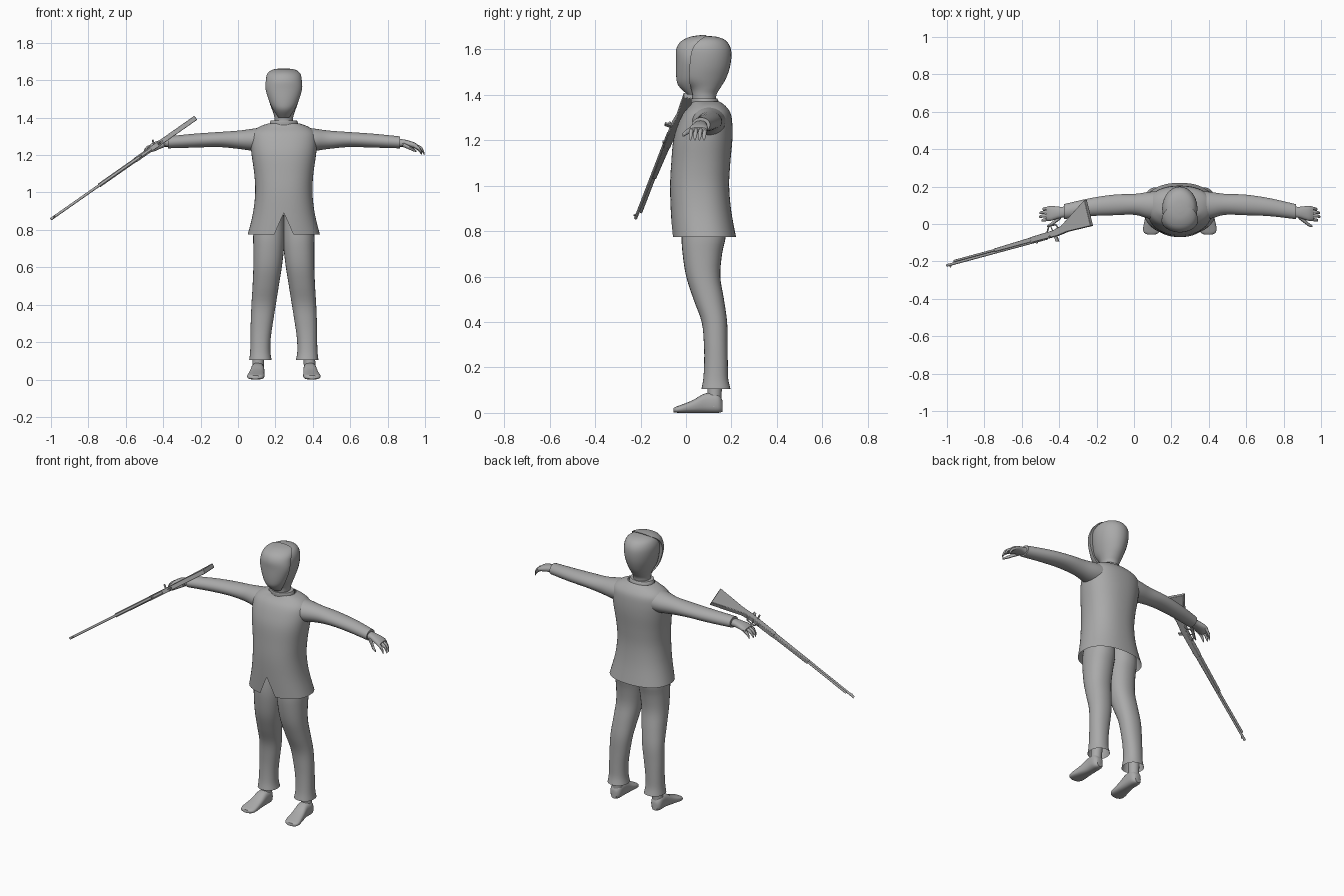
import bpy, bmesh, math
from mathutils import Vector, Matrix

old = bpy.data.objects.get("Cube")
if old:
    bpy.data.objects.remove(old, do_unlink=True)

grey = bpy.data.materials.new("plain grey")
grey.use_nodes = True
COLOR = (0.4, 0.4, 0.4, 1)
grey.diffuse_color = COLOR
grey.node_tree.nodes["Principled BSDF"].inputs["Base Color"].default_value = COLOR

MID = 0.245  # the figure stands left of the origin


def finish(name, bm, angle=40):
    bmesh.ops.remove_doubles(bm, verts=bm.verts, dist=0.0004)
    bmesh.ops.recalc_face_normals(bm, faces=bm.faces)
    mesh = bpy.data.meshes.new(name)
    bm.to_mesh(mesh)
    bm.free()
    mesh.materials.append(grey)
    obj = bpy.data.objects.new(name, mesh)
    bpy.context.collection.objects.link(obj)
    bpy.ops.object.select_all(action="DESELECT")
    obj.select_set(True)
    bpy.context.view_layer.objects.active = obj
    bpy.ops.object.shade_smooth_by_angle(angle=math.radians(angle))
    return obj


def spline(rows, k=4):
    """Catmull-Rom points through the rows."""
    rows = [Vector(r) for r in rows]
    out = []
    for i in range(len(rows) - 1):
        p, q = rows[i], rows[i + 1]
        a = rows[i - 1] if i else p
        b = rows[i + 2] if i + 2 < len(rows) else q
        for j in range(k):
            t = j / k
            out.append(p + (q - a) * (t / 2) + (a * 2 - p * 5 + q * 4 - b) * (t * t / 2)
                       + (p * 3 - a - q * 3 + b) * (t ** 3 / 2))
    return out + [rows[-1]]


def signed_pow(v, e):
    return math.copysign(abs(v) ** e, v)


def loft(name, rows, axis="z", n=28, power=2.0, caps=True, start=-math.pi / 2,
         span=2 * math.pi, gap=None, chord=False):
    """Rows are centre x, y, z and two radii across the axis."""
    u, v = {"x": ("y", "z"), "y": ("x", "z"), "z": ("x", "y")}[axis]
    bm = bmesh.new()
    rings = []
    for x, y, z, ru, rv in spline(rows):
        g = gap(z) if gap else 0
        ring = []
        for i in range(n + 1):
            t = start + g + i * (span - 2 * g) / n
            p = Vector((x, y, z))
            setattr(p, u, getattr(p, u) + ru * signed_pow(math.cos(t), 2 / power))
            setattr(p, v, getattr(p, v) + rv * signed_pow(math.sin(t), 2 / power))
            ring.append(bm.verts.new(p))
        rings.append(ring)
    for a, b in zip(rings, rings[1:]):
        for i in range(n):
            bm.faces.new((a[i], a[i + 1], b[i + 1], b[i]))
        if chord:
            bm.faces.new((a[n], a[0], b[0], b[n]))
    if caps:
        for ring in (rings[0], rings[-1]):
            bm.faces.new(ring if chord else ring[:-1])
    return finish(name, bm)


# Tunic with a notch in the front hem, and collar
M = MID
loft("tunic", [(M, .08, .775, .193, .14), (M, .066, .89, .165, .133), (M, .06, 1.0, .153, .13),
               (M, .065, 1.1, .158, .13), (M, .074, 1.2, .172, .13), (M, .084, 1.27, .178, .12),
               (M, .092, 1.32, .17, .104), (M, .095, 1.352, .13, .078), (M, .088, 1.37, .08, .06)],
     n=48, power=2.3, caps=False, gap=lambda z: max(0, (.89 - z) / .115) * .22)
loft("collar", [(M, .085, 1.355, .078, .062), (M, .082, 1.375, .074, .06), (M, .08, 1.385, .07, .057)])

# Head and the raised face mask
loft("head", [(M, .08, 1.36, .05, .052), (M, .08, 1.4, .05, .054), (M, .083, 1.43, .058, .068),
              (M, .075, 1.47, .073, .1), (M, .08, 1.52, .087, .113), (M, .083, 1.57, .094, .117),
              (M, .083, 1.61, .092, .112), (M, .088, 1.64, .076, .086), (M, .09, 1.655, .045, .048),
              (M, .09, 1.659, .006, .006)])
loft("face_mask", [(M, .03, 1.402, .03, .025), (M, .02, 1.44, .055, .053), (M, .016, 1.48, .075, .059),
                   (M, .02, 1.55, .097, .064), (M, .03, 1.6, .096, .073), (M, .055, 1.635, .088, .078),
                   (M, .085, 1.656, .062, .065), (M, .09, 1.663, .02, .025)],
     start=-math.pi, span=math.pi, chord=True)


def limb(name, rows, s, **kw):
    """Rows give x as a distance from the middle of the figure."""
    return loft(name, [(MID + s * r[0], *r[1:]) for r in rows], **kw)


for side, s in (("left", 1), ("right", -1)):
    # Sleeve, hand, fingers and thumb
    limb(side + "_sleeve", [(.06, .1, 1.285, .08, .07), (.16, .1, 1.282, .072, .06),
                            (.24, .105, 1.282, .056, .049), (.35, .102, 1.283, .055, .04),
                            (.48, .09, 1.277, .048, .037), (.62, .066, 1.268, .04, .032)], s, axis="x")
    limb(side + "_palm", [(.60, .066, 1.266, .028, .022), (.64, .062, 1.264, .03, .02),
                          (.69, .057, 1.254, .04, .017), (.715, .055, 1.244, .036, .013)],
         s, axis="x", n=16, power=2.4)
    for i, reach in enumerate((.74, .752, .75, .735)):
        y = .026 + i * .02
        limb(f"{side}_finger_{i + 1}", [(.695, y, 1.25, .009, .01), (reach - .022, y - .003, 1.238, .009, .011),
                                        (reach - .006, y - .006, 1.22, .008, .01),
                                        (reach, y - .007, 1.205, .004, .006)], s, axis="x", n=10)
    limb(side + "_thumb", [(.635, .04, 1.256, .014, .012), (.665, .016, 1.243, .012, .011),
                           (.69, -.004, 1.23, .01, .009), (.71, -.012, 1.22, .004, .004)], s, axis="x", n=10)

    # Trouser leg, ankle and foot
    limb(side + "_trouser_leg", [(.125, .132, .105, .06, .064), (.126, .131, .15, .054, .055),
                                 (.124, .132, .22, .054, .052), (.118, .131, .3, .059, .052),
                                 (.108, .125, .4, .065, .056), (.097, .1, .5, .07, .067),
                                 (.087, .076, .6, .076, .075), (.081, .072, .7, .082, .087),
                                 (.079, .078, .78, .084, .097), (.075, .08, .88, .075, .09)],
         s, caps=False, power=2.2)
    limb(side + "_ankle", [(.14, .122, .025, .035, .034), (.138, .125, .07, .031, .031),
                           (.134, .128, .16, .033, .034)], s, n=20)
    limb(side + "_foot", [(.14, .16, .03, .018, .025), (.14, .14, .042, .034, .042),
                          (.14, .085, .043, .036, .043), (.145, .03, .028, .041, .028),
                          (.15, -.02, .018, .046, .018), (.152, -.045, .014, .04, .013),
                          (.152, -.055, .012, .024, .009)], s, axis="y", power=2.7, n=24)

# Rifle frame: length runs from butt to muzzle, rise points away from the trigger
length = Vector((-1, -.27, -.7)).normalized()
rise = Vector((0, -1, 0))
rise = (rise - length * rise.dot(length)).normalized()
across = length.cross(rise)
frame = Matrix((length, rise, across)).transposed().to_4x4()
frame.translation = Vector((-.225, -.01, 1.4))


def plate(name, outline, thick, bevel=.003):
    bm = bmesh.new()
    face = bm.faces.new([bm.verts.new((a, b, -thick / 2)) for a, b in outline])
    moved = bmesh.ops.extrude_face_region(bm, geom=[face])["geom"]
    bmesh.ops.translate(bm, vec=(0, 0, thick), verts=[e for e in moved if isinstance(e, bmesh.types.BMVert)])
    bmesh.ops.transform(bm, matrix=frame, verts=bm.verts)
    obj = finish(name, bm, 30)
    mod = obj.modifiers.new("soft edges", "BEVEL")
    mod.width = bevel
    mod.segments = 2


def rod(name, a, b, r):
    """Round bar between two points in rifle coordinates."""
    a, b = Vector(a), Vector(b)
    place = Matrix.Translation((a + b) / 2) @ (b - a).to_track_quat("Z", "Y").to_matrix().to_4x4()
    bm = bmesh.new()
    bmesh.ops.create_cone(bm, cap_ends=True, segments=12, radius1=r, radius2=r,
                          depth=(b - a).length, matrix=frame @ place)
    finish(name, bm)


plate("rifle_stock", [(0, 0), (.16, -.004), (.23, .004), (.4, .004), (.4, -.026), (.25, -.03),
                      (.19, -.042), (.01, -.145)], .026)
plate("rifle_forestock", [(.39, 0), (.645, 0), (.645, -.018), (.39, -.025)], .022)
rod("rifle_barrel", (.3, .002, 0), (.97, .002, 0), .007)
rod("rifle_lower_tube", (.6, -.011, 0), (.92, -.011, 0), .006)
plate("rifle_front_sight", [(.94, .006), (.955, .006), (.952, .017), (.947, .017)], .005, .001)
plate("rifle_rear_sight", [(.36, .002), (.39, .002), (.37, .015)], .01, .001)
plate("rifle_hammer", [(.235, 0), (.255, 0), (.245, .032), (.228, .034)], .01, .001)
rod("rifle_bolt_handle", (.275, -.005, 0), (.265, .005, .035), .005)
rod("rifle_trigger", (.255, -.028, 0), (.262, -.05, 0), .003)
guard = [(.215, -.032, 0), (.23, -.058, 0), (.275, -.058, 0), (.295, -.026, 0)]
for i, (a, b) in enumerate(zip(guard, guard[1:])):
    rod(f"rifle_trigger_guard_{i + 1}", a, b, .004)
